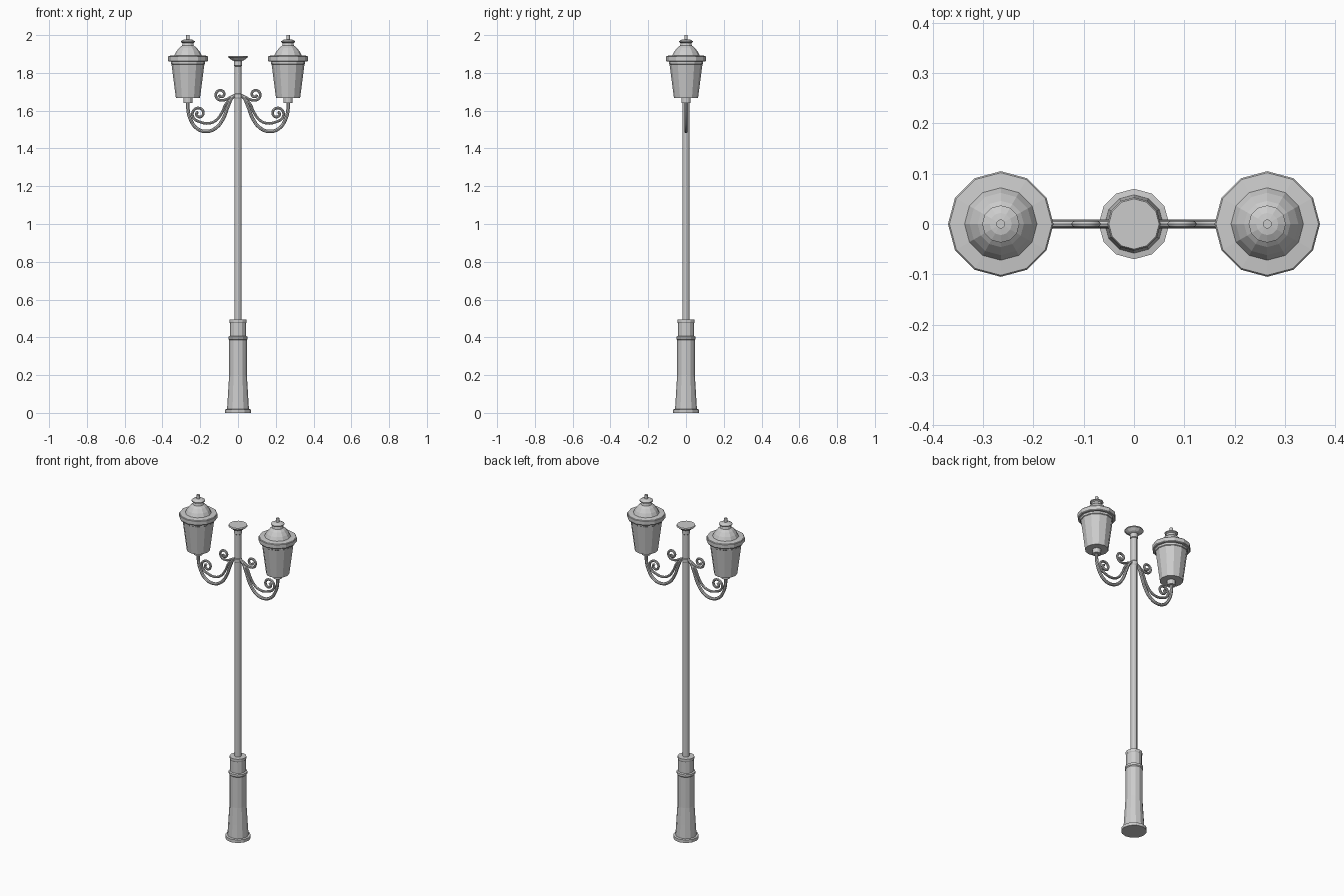
import bpy, bmesh, math

if "Cube" in bpy.data.objects:
    bpy.data.objects.remove(bpy.data.objects["Cube"])


def lathe(name, profile, x=0.0, sides=12):
    """Flat-faced solid of revolution from (radius, z) points, capped at both ends."""
    bm = bmesh.new()
    rings = []
    for r, z in profile:
        rings.append([bm.verts.new((x + r * math.cos(2 * math.pi * i / sides),
                                    r * math.sin(2 * math.pi * i / sides), z))
                      for i in range(sides)])
    for a, b in zip(rings, rings[1:]):
        for i in range(sides):
            j = (i + 1) % sides
            bm.faces.new((a[i], a[j], b[j], b[i]))
    bm.faces.new(rings[0][::-1])
    bm.faces.new(rings[-1])
    me = bpy.data.meshes.new(name)
    bm.to_mesh(me)
    bm.free()
    ob = bpy.data.objects.new(name, me)
    bpy.context.collection.objects.link(ob)
    return ob


def tube(name, points, radius, side):
    """Round bar through (x, z) points, mirrored by side = 1 or -1."""
    cu = bpy.data.curves.new(name, 'CURVE')
    cu.dimensions = '3D'
    cu.bevel_depth = radius
    cu.bevel_resolution = 2
    cu.resolution_u = 4
    cu.use_fill_caps = True
    sp = cu.splines.new('BEZIER')
    sp.bezier_points.add(len(points) - 1)
    for bp, (x, z) in zip(sp.bezier_points, points):
        bp.co = (side * x, 0, z)
        bp.handle_left_type = bp.handle_right_type = 'AUTO'
    ob = bpy.data.objects.new(name, cu)
    bpy.context.collection.objects.link(ob)
    bpy.ops.object.select_all(action='DESELECT')
    ob.select_set(True)
    bpy.context.view_layer.objects.active = ob
    bpy.ops.object.convert(target='MESH')
    bpy.ops.object.shade_smooth_by_angle()


def spiral(cx, cz, r0, r1, start, sweep, n=10):
    """Scroll points winding inwards from radius r0 to r1 (angles in degrees)."""
    pts = []
    for i in range(n + 1):
        t = i / n
        a = math.radians(start + sweep * t)
        r = r0 + (r1 - r0) * t
        pts.append((cx + r * math.cos(a), cz + r * math.sin(a)))
    return pts


# Pedestal with foot, flare and collars
lathe("pedestal", [(0.07, 0), (0.07, 0.018), (0.058, 0.02), (0.053, 0.1), (0.047, 0.2),
                   (0.047, 0.385), (0.051, 0.39), (0.051, 0.403), (0.043, 0.407),
                   (0.043, 0.475), (0.046, 0.48), (0.046, 0.494)])

# Post and its flared cap
lathe("post", [(0.018, 0.48), (0.018, 1.85)])
lathe("post_cap", [(0.018, 1.835), (0.022, 1.838), (0.022, 1.863), (0.034, 1.868),
                   (0.047, 1.88), (0.053, 1.883), (0.05, 1.89)])
lathe("arm_collar", [(0.018, 1.665), (0.021, 1.67), (0.021, 1.688), (0.018, 1.692)])

for side, label in ((1, "right"), (-1, "left")):
    lx = side * 0.265
    # Lantern: socket, tapered body, roof and finial
    lathe("lantern_socket_" + label, [(0.024, 1.64), (0.024, 1.672)], lx)
    lathe("lantern_body_" + label, [(0.064, 1.668), (0.087, 1.845), (0.091, 1.848),
                                    (0.091, 1.865)], lx)
    lathe("lantern_roof_" + label, [(0.102, 1.86), (0.105, 1.864), (0.105, 1.886),
                                    (0.102, 1.89), (0.072, 1.893), (0.062, 1.913),
                                    (0.046, 1.933), (0.031, 1.945), (0.028, 1.958),
                                    (0.037, 1.963), (0.037, 1.968), (0.022, 1.976),
                                    (0.009, 1.978)], lx)
    lathe("lantern_finial_" + label, [(0.009, 1.97), (0.009, 2.0)], lx)

    # Main arm sweeping from the post under the lantern
    tube("arm_" + label, [(0.0, 1.685), (0.026, 1.675), (0.05, 1.63), (0.077, 1.56),
                          (0.115, 1.51), (0.165, 1.49), (0.215, 1.504), (0.25, 1.55),
                          (0.264, 1.6), (0.265, 1.65)], 0.009, side)
    # Inner brace ending in the lower scroll
    tube("lower_scroll_" + label, [(0.036, 1.66), (0.06, 1.642), (0.085, 1.59),
                                   (0.115, 1.55), (0.155, 1.533), (0.2, 1.54)]
         + spiral(0.207, 1.585, 0.037, 0.009, -45, 470), 0.007, side)
    # Upper scroll branching off near the post
    tube("upper_scroll_" + label, [(0.0, 1.68), (0.03, 1.676), (0.06, 1.66)]
         + spiral(0.091, 1.686, 0.031, 0.009, -90, 440), 0.007, side)
